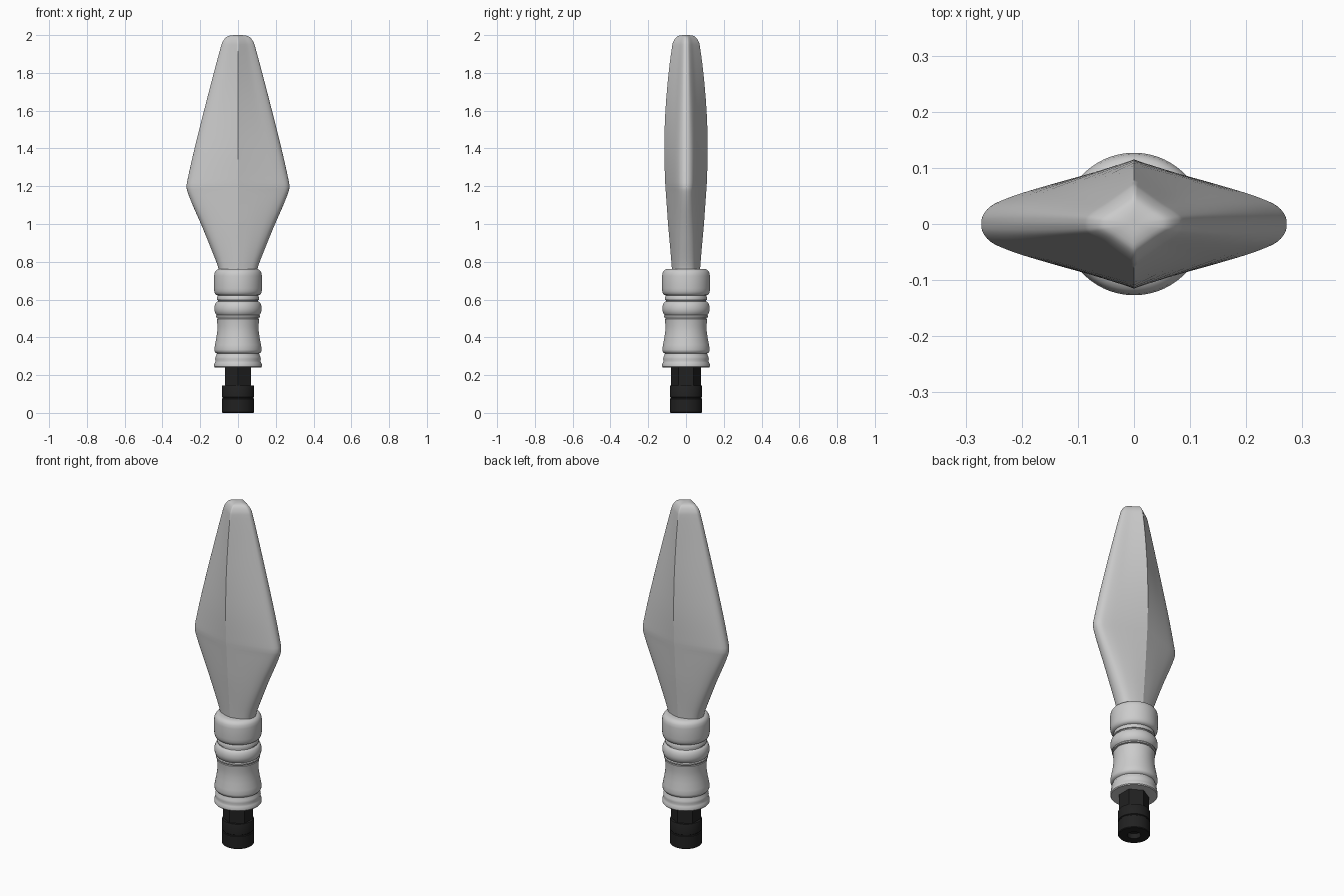
import bpy, bmesh, math

if "Cube" in bpy.data.objects:
    bpy.data.objects.remove(bpy.data.objects["Cube"])


def catmull(pts, n):
    """Resample a list of tuples with n smooth steps per span."""
    out = []
    for i in range(len(pts) - 1):
        a, b, c, d = pts[max(i - 1, 0)], pts[i], pts[i + 1], pts[min(i + 2, len(pts) - 1)]
        for k in range(n):
            t = k / n
            out.append(tuple(0.5 * (2 * q + (r - p) * t + (2 * p - 5 * q + 4 * r - s) * t * t
                                    + (3 * q - p - 3 * r + s) * t ** 3)
                             for p, q, r, s in zip(a, b, c, d)))
    return out + [pts[-1]]


def finish(bm, name, mat=None, angle=None):
    bmesh.ops.recalc_face_normals(bm, faces=bm.faces)
    me = bpy.data.meshes.new(name)
    bm.to_mesh(me)
    bm.free()
    ob = bpy.data.objects.new(name, me)
    bpy.context.collection.objects.link(ob)
    if mat:
        me.materials.append(mat)
    if angle:
        bpy.ops.object.select_all(action='DESELECT')
        ob.select_set(True)
        bpy.context.view_layer.objects.active = ob
        bpy.ops.object.shade_smooth_by_angle(angle=math.radians(angle))
    return ob


def loft(bm, rings):
    """Skin a stack of equal-length closed rings and cap both ends."""
    vs = [[bm.verts.new(p) for p in r] for r in rings]
    n = len(vs[0])
    for a, b in zip(vs, vs[1:]):
        for i in range(n):
            bm.faces.new((a[i], a[(i + 1) % n], b[(i + 1) % n], b[i]))
    bm.faces.new(vs[0][::-1])
    bm.faces.new(vs[-1])
    return vs


def lathe(name, profile, sides=64, mat=None, angle=35):
    bm = bmesh.new()
    loft(bm, [[(r * math.cos(2 * math.pi * (i + 0.5) / sides),
                r * math.sin(2 * math.pi * (i + 0.5) / sides), z) for i in range(sides)]
              for r, z in profile])
    return finish(bm, name, mat, angle)


black = bpy.data.materials.new("black")
black.diffuse_color = (0.015, 0.015, 0.015, 1)
black.use_nodes = True
black.node_tree.nodes["Principled BSDF"].inputs["Base Color"].default_value = black.diffuse_color

# Blade: quarter cross-sections (fractions of half width / half thickness) for neck, middle, tip
low = [(1, 0), (.98, .2), (.92, .42), (.82, .58), (.66, .72), (.36, .88), (0, 1)]
mid = [(1, 0), (.992, .13), (.94, .29), (.83, .42), (.66, .56), (.33, .79), (0, 1)]
tip = [(1, 0), (.975, .15), (.89, .26), (.76, .37), (.56, .52), (.28, .76), (0, 1)]
low, mid, tip = (catmull(s, 3) for s in (low, mid, tip))
# z, half width, half thickness, section blend (0 neck, 1 middle, 2 tip)
stations = catmull([
    (.73, .10, .073, 0), (.78, .108, .076, 0), (.9, .155, .086, .2), (1.0, .196, .095, .5),
    (1.1, .24, .102, .8), (1.17, .267, .107, 1), (1.2, .272, .109, 1), (1.24, .266, .111, 1.05),
    (1.4, .23, .115, 1.3), (1.6, .18, .109, 1.7), (1.8, .128, .092, 2), (1.93, .093, .075, 2),
    (1.965, .081, .067, 2), (1.99, .061, .05, 2), (1.998, .037, .03, 2), (2.0, .012, .01, 2)], 3)
rings = []
for z, w, t, b in stations:
    s0, s1 = (low, mid) if b < 1 else (mid, tip)
    f = b if b < 1 else b - 1
    q = [((p[0] * (1 - f) + r[0] * f) * w, (p[1] * (1 - f) + r[1] * f) * t)
         for p, r in zip(s0, s1)]
    half = q + [(-x, y) for x, y in q[-2::-1]]
    rings.append([(x, y, z) for x, y in half + [(x, -y) for x, y in half[-2:0:-1]]])
bm = bmesh.new()
vs = loft(bm, rings)
for f in bm.faces:
    f.smooth = True
# Crisp central ridges on front and back
k, n = len(low) - 1, len(rings[0])
for a, b, row in zip(vs, vs[1:], stations):
    if row[0] < 1.93:
        for i in (k, n - k):
            bm.edges.get((a[i], b[i])).smooth = False
finish(bm, "blade")

# Turned handle: base ring, waisted grip, bead and collar
lathe("handle", [
    (.075, .24), (.122, .24), (.126, .245), (.126, .258), (.122, .266), (.119, .275), (.121, .285),
    (.119, .298), (.113, .308), (.112, .315), (.118, .318), (.124, .325), (.126, .335),
    (.122, .36), (.115, .395), (.110, .43), (.109, .46), (.111, .485), (.112, .497),
    (.108, .499), (.108, .504), (.117, .506), (.117, .513), (.113, .518),
    (.120, .526), (.124, .538), (.126, .55), (.124, .566), (.119, .58), (.112, .588),
    (.106, .590), (.106, .596), (.111, .598), (.112, .608), (.109, .616), (.107, .622),
    (.115, .625), (.122, .632), (.126, .645), (.127, .66), (.127, .725), (.124, .742),
    (.117, .754), (.105, .761), (.09, .763), (.06, .763)])

# Black hex nut under the handle, corners along y
lathe("hex_nut", [(.08, .135), (.08, .25)], sides=6, mat=black, angle=20)

# Black threaded foot with a groove and a socket in the underside
lathe("foot", [
    (.036, .03), (.036, 0), (.082, 0), (.085, .004), (.085, .074), (.081, .077),
    (.081, .081), (.085, .084), (.085, .141), (.083, .145), (.06, .145)],
      sides=48, mat=black)
